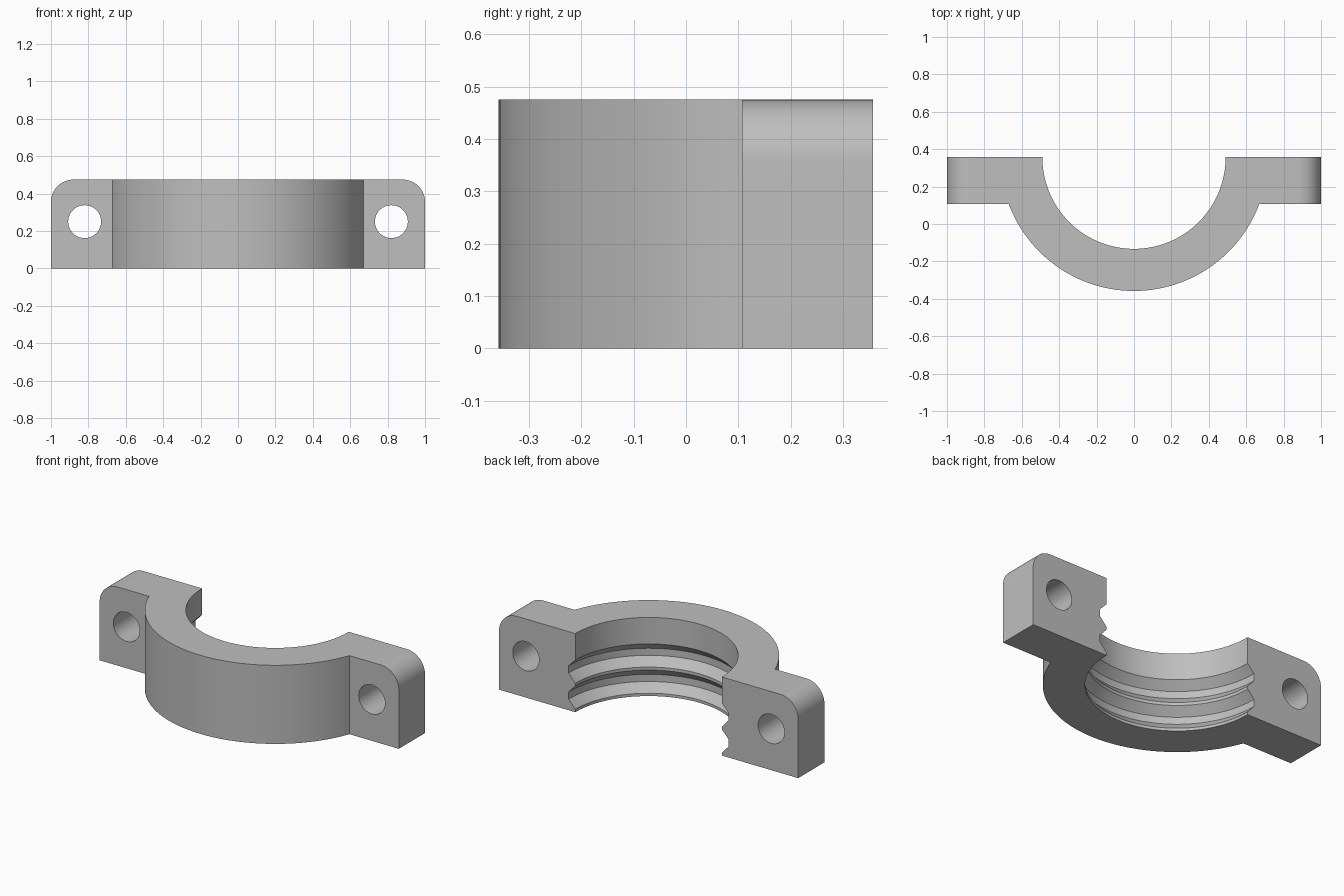
import bpy, bmesh
from math import sin, cos, pi, radians

cube = bpy.data.objects.get("Cube")
if cube:
    bpy.data.objects.remove(cube)

HEIGHT = 0.475
BACK = 0.357           # y of the flat mating face, also the bore axis
LUG_FRONT = 0.107
BORE, GROOVE, OUTER = 0.49, 0.535, 0.715
STEPS = 72

grey = bpy.data.materials.new("plain grey")
grey.use_nodes = True
grey.diffuse_color = (0.52, 0.52, 0.52, 1)
grey.node_tree.nodes["Principled BSDF"].inputs["Base Color"].default_value = (0.52, 0.52, 0.52, 1)


def finish(name, bm):
    bmesh.ops.recalc_face_normals(bm, faces=bm.faces)
    mesh = bpy.data.meshes.new(name)
    bm.to_mesh(mesh)
    bm.free()
    mesh.materials.append(grey)
    obj = bpy.data.objects.new(name, mesh)
    bpy.context.collection.objects.link(obj)
    return obj


def prism(name, outline, y0, y1):
    """Extrude an (x, z) outline along y."""
    bm = bmesh.new()
    face = bm.faces.new([bm.verts.new((x, y0, z)) for x, z in outline])
    new = bmesh.ops.extrude_face_region(bm, geom=[face])["geom"]
    verts = [v for v in new if isinstance(v, bmesh.types.BMVert)]
    bmesh.ops.translate(bm, verts=verts, vec=(0, y1 - y0, 0))
    return finish(name, bm)


def arc(cx, cz, r, a0, a1, n):
    return [(cx + r * cos(a0 + (a1 - a0) * i / n),
             cz + r * sin(a0 + (a1 - a0) * i / n)) for i in range(n + 1)]


def combine(target, tool, operation):
    mod = target.modifiers.new(operation.lower(), "BOOLEAN")
    mod.operation, mod.object, mod.solver = operation, tool, "EXACT"
    bpy.ops.object.select_all(action="DESELECT")
    bpy.context.view_layer.objects.active = target
    target.select_set(True)
    bpy.ops.object.modifier_apply(modifier=mod.name)
    bpy.data.objects.remove(tool)


# Half ring: section with two flat-bottomed grooves swept through 180 degrees
section = [(OUTER, 0), (OUTER, HEIGHT), (BORE, HEIGHT)]
for top in (0.315, 0.157):
    section += [(BORE, top), (GROOVE, top - 0.047),
                (GROOVE, top - 0.09), (BORE, top - 0.14)]
section.append((BORE, 0))

bm = bmesh.new()
rings = []
for i in range(STEPS + 1):
    a = pi + pi * i / STEPS
    rings.append([bm.verts.new((r * cos(a), BACK + r * sin(a), z)) for r, z in section])
for a, b in zip(rings, rings[1:]):
    for k in range(len(section)):
        j = (k + 1) % len(section)
        bm.faces.new((a[k], a[j], b[j], b[k]))
bm.faces.new(rings[0])
bm.faces.new(rings[-1])
clamp = finish("clamp_half", bm)

# Bolt lugs: rounded outer top corner and a through hole
for side in (-1, 1):
    outline = [(0.6, 0), (1, 0)] + arc(0.88, HEIGHT - 0.12, 0.12, 0, pi / 2, 16) + [(0.6, HEIGHT)]
    lug = prism("bolt_lug", [(side * x, z) for x, z in outline], LUG_FRONT, BACK)
    hole = prism("bolt_hole", arc(side * 0.82, 0.25, 0.088, 0, 2 * pi, 48)[:-1],
                 LUG_FRONT - 0.1, BACK + 0.1)
    combine(lug, hole, "DIFFERENCE")
    combine(clamp, lug, "UNION")

bpy.ops.object.select_all(action="DESELECT")
bpy.context.view_layer.objects.active = clamp
clamp.select_set(True)
bpy.ops.object.shade_smooth_by_angle(angle=radians(25))
